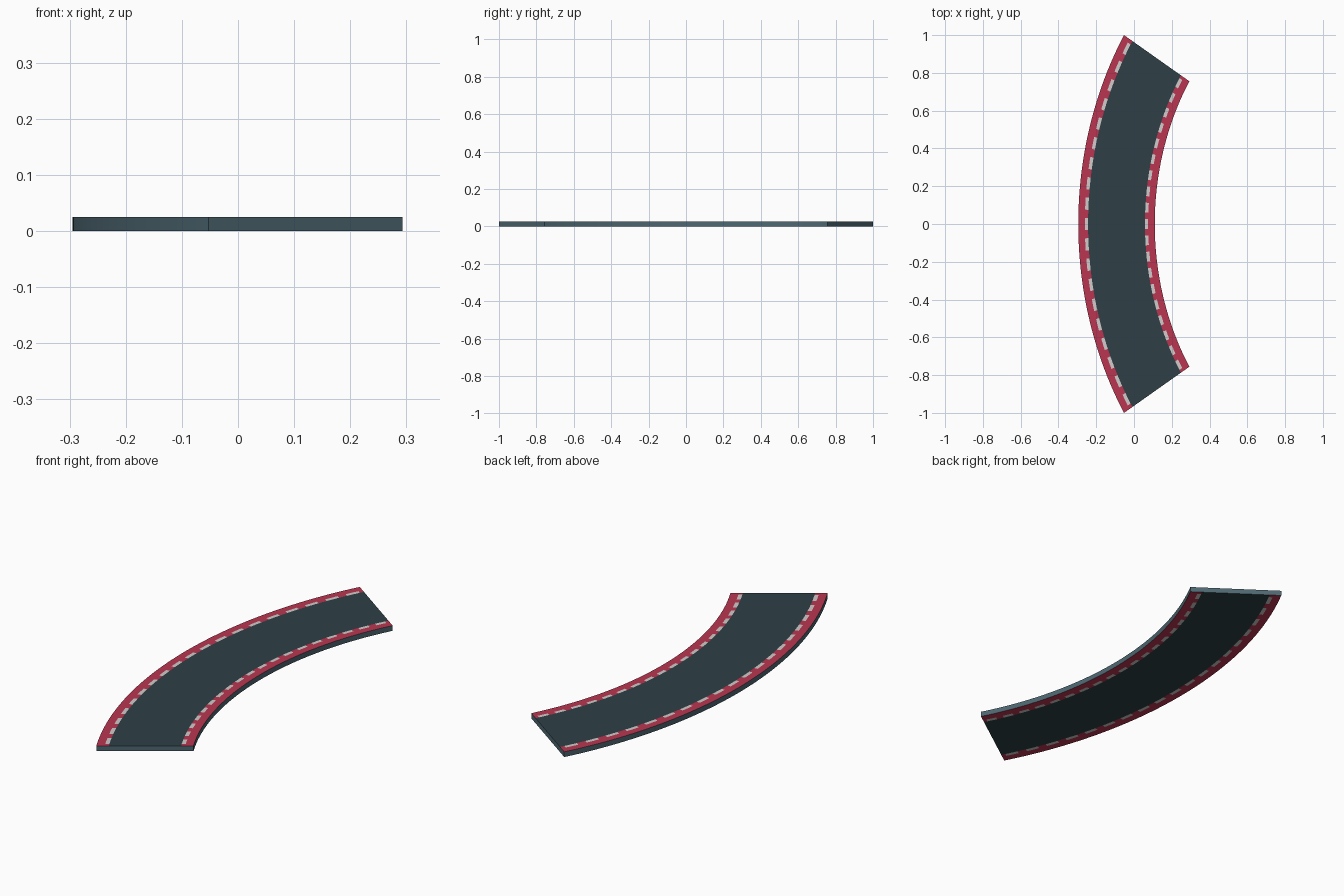
import bpy, bmesh, math

if "Cube" in bpy.data.objects:
    bpy.data.objects.remove(bpy.data.objects["Cube"])

def material(name, rgb):
    m = bpy.data.materials.new(name)
    lin = [((c / 255 + 0.055) / 1.055) ** 2.4 for c in rgb]
    m.diffuse_color = (*lin, 1)
    m.use_nodes = True
    m.node_tree.nodes["Principled BSDF"].inputs["Base Color"].default_value = m.diffuse_color
    return m

mats = [material("asphalt", (46, 64, 70)),
        material("kerb red", (185, 53, 80)),
        material("dash white", (212, 203, 203)),
        material("side teal", (78, 104, 114))]
ASPHALT, RED, WHITE, SIDE = range(4)

# Curve: concentric ellipse bands, each a scaled copy of the outer edge
CX, A, B = 1.3626, 1.6576, 1.922
END = math.asin(1 / B)
H = 0.025
N = 95                                   # 19 dash periods of 5 cells
BANDS = [1.0, 0.979, 0.9686, 0.787, 0.7768, 0.7557]

def point(k, i, z):
    t = -END + 2 * END * i / N
    return (CX - A * k * math.cos(t), B * k * math.sin(t), z)

def band_colour(j, i):
    if j in (0, 4):
        return RED
    if j in (1, 3):                      # dashed line beside the kerb
        return WHITE if 1 <= i % 5 <= 3 else RED
    return ASPHALT

bm = bmesh.new()
top = [[bm.verts.new(point(k, i, H)) for i in range(N + 1)] for k in BANDS]
bot = [[bm.verts.new(point(k, i, 0)) for i in range(N + 1)] for k in BANDS]

def face(verts, mat):
    bm.faces.new(verts).material_index = mat

# Road surface, top and underside
for j in range(len(BANDS) - 1):
    for i in range(N):
        for g in (top, bot):
            face((g[j][i], g[j + 1][i], g[j + 1][i + 1], g[j][i + 1]), band_colour(j, i))
    # End walls
    for i in (0, N):
        face((top[j][i], top[j + 1][i], bot[j + 1][i], bot[j][i]), SIDE)
# Curved side walls
for j in (0, len(BANDS) - 1):
    for i in range(N):
        face((top[j][i], top[j][i + 1], bot[j][i + 1], bot[j][i]), SIDE)

bmesh.ops.recalc_face_normals(bm, faces=bm.faces[:])
mesh = bpy.data.meshes.new("curved_track")
bm.to_mesh(mesh)
bm.free()
for m in mats:
    mesh.materials.append(m)
track = bpy.data.objects.new("curved_track", mesh)
bpy.context.collection.objects.link(track)
bpy.context.view_layer.objects.active = track
track.select_set(True)
bpy.ops.object.shade_smooth_by_angle(angle=math.radians(30))
